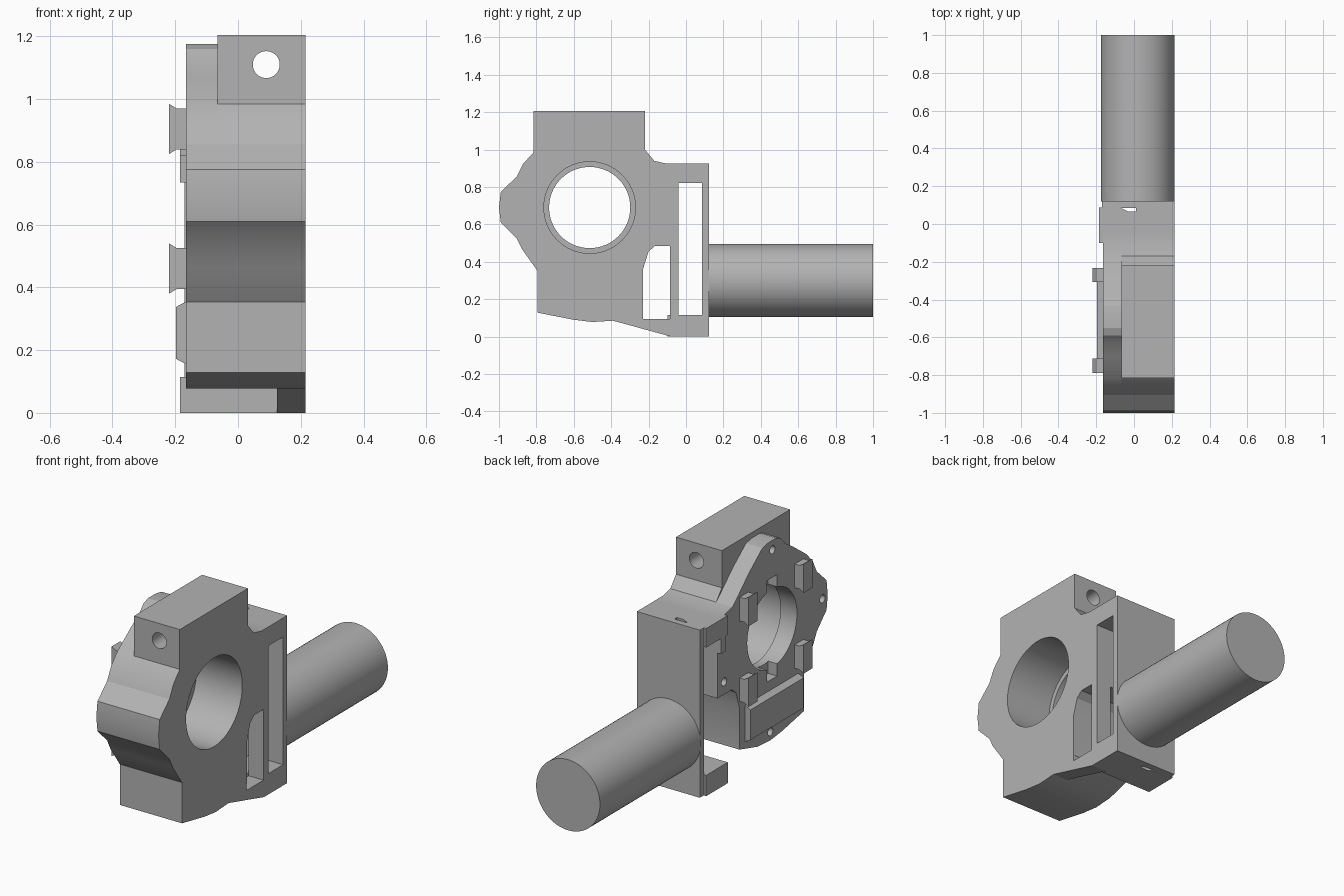
import bpy, bmesh, math
from mathutils import Vector

cube = bpy.data.objects.get("Cube")
if cube:
    bpy.data.objects.remove(cube, do_unlink=True)

grey = bpy.data.materials.new("plain grey")
grey.use_nodes = True
grey.diffuse_color = (0.45, 0.45, 0.45, 1)
grey.node_tree.nodes["Principled BSDF"].inputs["Base Color"].default_value = grey.diffuse_color

BORE = (-0.515, 0.69)


def prism(name, outline, low, high, axis="x"):
    """Extrude a closed 2D outline along one axis."""
    place = {"x": lambda a, b, c: (c, a, b),
             "y": lambda a, b, c: (a, c, b),
             "z": lambda a, b, c: (a, b, c)}[axis]
    bm = bmesh.new()
    face = bm.faces.new([bm.verts.new(place(a, b, low)) for a, b in outline])
    top = bmesh.ops.extrude_face_region(bm, geom=[face])["geom"]
    shift = Vector(place(0, 0, high - low))
    bmesh.ops.translate(bm, vec=shift, verts=[v for v in top if isinstance(v, bmesh.types.BMVert)])
    bmesh.ops.recalc_face_normals(bm, faces=bm.faces)
    mesh = bpy.data.meshes.new(name)
    bm.to_mesh(mesh)
    bm.free()
    mesh.materials.append(grey)
    obj = bpy.data.objects.new(name, mesh)
    bpy.context.collection.objects.link(obj)
    return obj


def rect(a0, a1, b0, b1):
    return [(a0, b0), (a1, b0), (a1, b1), (a0, b1)]


def box(name, x, y, z):
    return prism(name, rect(*y, *z), *x)


def circle(a, b, r, n=64):
    return [(a + r * math.cos(i * math.tau / n), b + r * math.sin(i * math.tau / n)) for i in range(n)]


def activate(obj):
    bpy.ops.object.select_all(action="DESELECT")
    obj.select_set(True)
    bpy.context.view_layer.objects.active = obj


def cut(obj, cutter):
    cutter.hide_render = True
    mod = obj.modifiers.new("cut", "BOOLEAN")
    mod.operation, mod.solver, mod.object = "DIFFERENCE", "EXACT", cutter
    activate(obj)
    bpy.ops.object.modifier_apply(modifier=mod.name)
    bpy.data.objects.remove(cutter, do_unlink=True)


def smooth(obj):
    activate(obj)
    bpy.ops.object.shade_smooth_by_angle(angle=math.radians(20))


# Shared outline, from the lower arch round the nose to the upper front
arch = [(-0.04, 0.485), (-0.165, 0.485), (-0.2, 0.455), (-0.23, 0.36), (-0.23, 0.13)]
nose = [(-0.795, 0.128), (-0.795, 0.353), (-0.875, 0.465), (-0.905, 0.525), (-0.99, 0.61),
        (-1, 0.69), (-0.99, 0.775), (-0.905, 0.855), (-0.87, 0.925), (-0.815, 0.985)]
belly = [(-0.39, 0.085), (-0.5, 0.078), (-0.6, 0.09)]
shoulder = [(-0.17, 0.94), (-0.105, 0.925), (-0.04, 0.925)]

# Main housing with clamp block on top
housing = prism("housing", arch + belly + nose + [(-0.815, 1.205), (-0.22, 1.205), (-0.22, 1)] + shoulder,
                -0.065, 0.215)
cut(housing, prism("bore_cutter", circle(*BORE, 0.245), -0.1, 0.3))
cut(housing, prism("clamp_screw_cutter", circle(0.09, 1.11, 0.043, 32), -1.1, 0, "y"))
smooth(housing)

# Flange on the right side
lobe = [(-0.7, 1.07), (-0.63, 1.115), (-0.59, 1.16), (-0.55, 1.175), (-0.48, 1.175),
        (-0.43, 1.165), (-0.31, 1.07), (-0.22, 0.985)]
flange = prism("flange", arch + belly + nose + lobe + shoulder, -0.165, -0.065)
cut(flange, prism("flange_bore_cutter", circle(*BORE, 0.217), -0.3, 0.1))
for z in (0.45, 0.93):
    cut(flange, box("key_notch_cutter", (-0.3, -0.11), (-0.56, -0.47), (z - 0.04, z + 0.04)))
for y, z in ((-0.518, 1.123), (-0.955, 0.685), (-0.097, 0.555), (-0.5, 0.125)):
    cut(flange, prism("bolt_cutter", circle(y, z, 0.022, 20), -0.3, -0.1))
smooth(flange)

# Flared clips and bevelled pad on the flange
for level, z in (("lower", 0.46), ("upper", 0.905)):
    for side, y in (("rear", -0.27), ("front", -0.75)):
        half = [(-0.165, 0.065), (-0.195, 0.065), (-0.22, 0.08)]
        shape = [(x, z + h) for x, h in half] + [(x, z - h) for x, h in reversed(half)]
        prism(f"{level}_{side}_clip", shape, y - 0.038, y + 0.038, "y")
prism("flange_pad", [(-0.165, 0.155), (-0.197, 0.172), (-0.197, 0.338), (-0.165, 0.355)], -0.745, -0.28, "y")

# Thin web with a window, joining the housing to the rear frame
web = prism("lower_web", [(-0.39, 0.085), (-0.08, 0), (-0.04, 0), (-0.04, 0.485),
                          (-0.165, 0.485), (-0.2, 0.455), (-0.23, 0.36), (-0.23, 0.13)], 0.125, 0.215)
cut(web, box("window_cutter", (0, 0.3), (-0.231, -0.085), (0.095, 0.486)))

# Rear frame: end blocks, back plate and lug
top_block = box("frame_top", (-0.185, 0.215), (-0.04, 0.088), (0.82, 0.925))
bottom_block = box("frame_bottom", (-0.185, 0.215), (-0.04, 0.088), (0, 0.115))
for block in (top_block, bottom_block):
    cut(block, prism("slit_cutter", [(-0.07, 0.086), (-0.03, 0.065), (0.01, 0.065), (0.01, 0.086)], -1, 2, "z"))
box("bottom_foot", (-0.185, 0.125), (-0.1, -0.04), (0, 0.115))
box("frame_back", (-0.17, 0.215), (0.086, 0.122), (0, 0.925))
box("upper_lug", (-0.185, -0.165), (-0.1, -0.04), (0.82, 0.925))
box("small_lug", (-0.185, -0.165), (-0.085, -0.04), (0.735, 0.82))

# Motor cylinder
motor = prism("motor", circle(0.02, 0.3, 0.195), 0.12, 1, "y")
smooth(motor)
